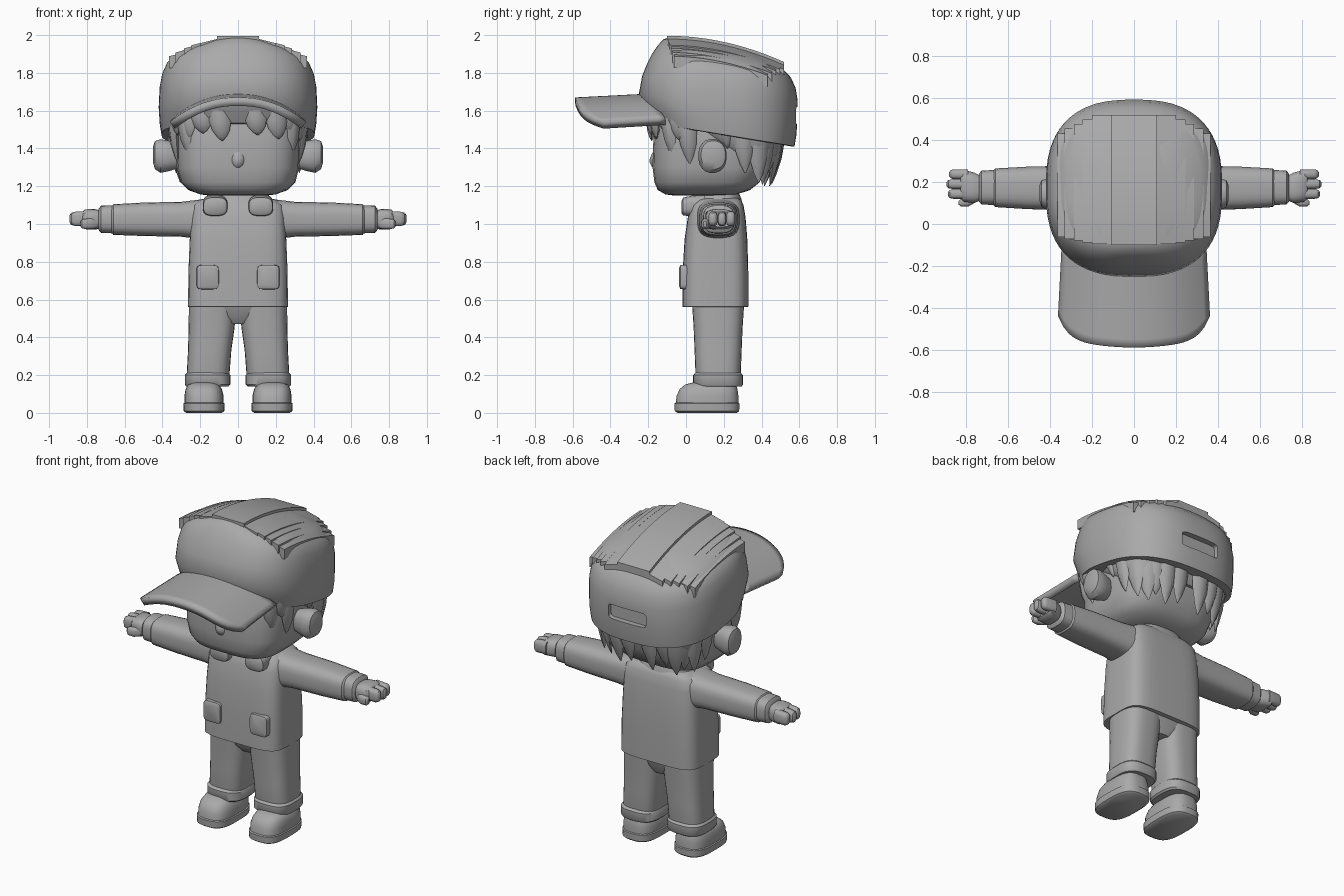
import bpy, bmesh, math
from mathutils import Vector

grey = bpy.data.materials.new("plain grey")
grey.diffuse_color = (0.4, 0.4, 0.4, 1)


def finish(name, bm, mirror=False, angle=40):
    bmesh.ops.recalc_face_normals(bm, faces=bm.faces[:])
    me = bpy.data.meshes.new(name)
    bm.to_mesh(me)
    bm.free()
    me.materials.append(grey)
    ob = bpy.data.objects.new(name, me)
    bpy.context.collection.objects.link(ob)
    if mirror:
        ob.modifiers.new("mirror", 'MIRROR')
    bpy.ops.object.select_all(action='DESELECT')
    ob.select_set(True)
    bpy.context.view_layer.objects.active = ob
    bpy.ops.object.shade_smooth_by_angle(angle=math.radians(angle))
    return ob


def squircle(a, e):
    c, s = math.cos(a), math.sin(a)
    return (math.copysign(abs(c) ** (2 / e), c), math.copysign(abs(s) ** (2 / e), s))


def skin(bm, rings):
    """Join rings of points into a closed tube."""
    vs = [[bm.verts.new(p) for p in r] for r in rings]
    n = len(vs[0])
    for lo, hi in zip(vs, vs[1:]):
        for i in range(n):
            j = (i + 1) % n
            bm.faces.new((lo[i], lo[j], hi[j], hi[i]))
    bm.faces.new(vs[0][::-1])
    bm.faces.new(vs[-1])


def loft(name, rings, axis='z', n=32, e=3, tilt=0, mirror=False, angle=40):
    """Rings are (position, a0, a1, b0, b1): rounded rectangles along an axis."""
    bm, out = bmesh.new(), []
    for t, a0, a1, b0, b1 in rings:
        r = []
        for k in range(n):
            u, v = squircle(math.tau * (k + .5) / n, e)
            a, b = (a0 + a1 + u * (a1 - a0)) / 2, (b0 + b1 + v * (b1 - b0)) / 2
            r.append({'z': (a, b, t - tilt * (b - .17)), 'x': (t, a, b), 'y': (a, t, b)}[axis])
        out.append(r)
    skin(bm, out)
    return finish(name, bm, mirror, angle)


# Shoes, trousers
loft("shoe_sole", [(0, .085, .275, -.045, .27), (.01, .072, .288, -.06, .282),
                   (.05, .07, .29, -.062, .284), (.056, .08, .28, -.052, .275)], mirror=True)
loft("shoe_upper", [(.05, .076, .284, -.055, .278), (.09, .076, .284, -.05, .278), (.125, .085, .278, -.035, .273),
                    (.15, .1, .265, -.005, .265), (.162, .125, .24, .04, .24)], mirror=True)
loft("trouser_leg", [(.14, .06, .27, .06, .28), (.2, .045, .272, .05, .29), (.33, .035, .265, .045, .295),
                     (.45, .018, .262, .04, .3), (.6, .004, .26, .03, .31)], mirror=True)
loft("trouser_cuff", [(.14, .05, .275, .045, .295), (.15, .04, .282, .037, .302),
                      (.2, .04, .282, .037, .302), (.213, .05, .27, .05, .29)], mirror=True)
loft("hips", [(.47, -.06, .06, .08, .27), (.51, -.15, .15, .05, .29), (.58, -.25, .25, .03, .31)])

# Jacket body, collar and pockets
loft("jacket", [(.56, -.25, .25, -.005, .315), (.562, -.265, .265, -.02, .33), (.75, -.263, .263, -.018, .33),
                (.92, -.256, .256, -.008, .325), (1.04, -.25, .25, .01, .315), (1.1, -.24, .24, .03, .305),
                (1.13, -.2, .2, .055, .29), (1.145, -.12, .12, .09, .26)], e=4.5)
loft("neck", [(1.1, -.1, .1, .08, .27), (1.2, -.1, .1, .08, .27)], e=2)
loft("collar_band", [(1.09, -.2, .2, .03, .3), (1.13, -.185, .185, .045, .295),
                     (1.165, -.15, .15, .07, .28), (1.16, -.12, .12, .09, .26)], e=2.6)
loft("collar_flap", [(-.025, .07, .165, 1.06, 1.12), (-.015, .058, .183, 1.045, 1.14),
                     (.03, .055, .187, 1.04, 1.15), (.1, .06, .185, 1.06, 1.155)], axis='y', n=20, mirror=True)
loft("pocket", [(-.036, .115, .205, .67, .77), (-.03, .102, .218, .655, .782),
                (.03, .1, .222, .652, .785)], axis='y', n=24, e=6, mirror=True)

# Arms
loft("sleeve", [(.2, .055, .285, .92, 1.13), (.3, .066, .278, .932, 1.118), (.5, .07, .274, .936, 1.114),
                (.66, .08, .265, .942, 1.105), (.675, .095, .25, .96, 1.09)], axis='x', n=24, mirror=True)
loft("sleeve_cuff", [(.65, .09, .258, .95, 1.1), (.725, .092, .255, .952, 1.098),
                     (.738, .105, .24, .968, 1.08)], axis='x', n=24, mirror=True)
loft("palm", [(.72, .115, .225, .975, 1.07), (.76, .1, .245, .97, 1.08),
              (.81, .105, .258, .972, 1.078), (.825, .12, .25, .985, 1.065)], axis='x', n=20, mirror=True)
for i, (y, tip) in enumerate([(.143, .885), (.19, .892), (.237, .88)]):
    loft(f"finger_{i + 1}", [(.79, y - .024, y + .024, .99, 1.07), (.86, y - .024, y + .024, .988, 1.066),
                             (tip - .008, y - .02, y + .02, .995, 1.06), (tip, y - .01, y + .01, 1.01, 1.045)],
         axis='x', n=12, mirror=True)
loft("thumb", [(.75, .105, .15, .975, 1.03), (.79, .082, .128, .972, 1.03),
               (.825, .082, .12, .975, 1.025), (.835, .092, .11, .985, 1.015)], axis='x', n=12, mirror=True)

# Head, nose and ears
loft("head", [(1.15, -.15, .15, -.06, .2), (1.157, -.2, .2, -.11, .27), (1.18, -.265, .265, -.15, .34),
              (1.22, -.305, .305, -.168, .39), (1.3, -.325, .325, -.178, .43), (1.42, -.33, .33, -.175, .46),
              (1.52, -.33, .33, -.165, .47), (1.62, -.3, .3, -.14, .45)], e=3.4)
loft("nose", [(-.192, -.008, .008, 1.325, 1.345), (-.18, -.03, .03, 1.3, 1.375), (-.15, -.05, .05, 1.28, 1.42)],
     axis='y', n=12, e=2)
loft("ear", [(.3, .09, .18, 1.3, 1.42), (.36, .075, .2, 1.28, 1.44), (.41, .065, .215, 1.27, 1.45),
             (.44, .08, .21, 1.29, 1.44), (.45, .11, .185, 1.325, 1.41)], axis='x', n=20, e=2.3, mirror=True)

# Hair: a cap of hair under the hat and a ring of pointed locks
loft("hair_base", [(1.37, -.325, .325, .2, .465), (1.42, -.35, .35, .12, .495),
                   (1.5, -.365, .365, .0, .515), (1.6, -.37, .37, -.1, .52)], e=3)


def lock(bm, a, tip, width, inward, top=1.6):
    u, v = squircle(a, 2.8)
    base = Vector((u * .355, .16 + v * .345, top))
    out = Vector((u ** 3 / .355, v ** 3 / .345, 0)).normalized()
    side = Vector((-out.y, out.x, 0))
    rings = []
    for f, s in ((0, 1), (.35, 1.05), (.65, .85), (.87, .45), (1, .06)):
        c = base + Vector((0, 0, (tip - top) * f)) - out * inward * f * f + side * .018 * f
        rings.append([c + side * width * s * p + out * .035 * s * q
                      for p, q in ((1, 0), (.5, .8), (-.5, .8), (-1, 0), (0, -.8))])
    skin(bm, rings)


bm = bmesh.new()
for i, x in enumerate((-62, -44, -27, -10, 8, 26, 43, 61)):
    lock(bm, math.radians(270 + x), (1.47, 1.45, 1.48, 1.44)[i % 4], .055, .0)
finish("fringe", bm, angle=60)
bm = bmesh.new()
for sgn in (1, -1):
    for deg, tip, w in ((-42, 1.36, .045), (-20, 1.32, .05), (3, 1.4, .04), (16, 1.27, .055), (31, 1.22, .06)):
        a = math.radians(deg if sgn > 0 else 180 - deg)
        lock(bm, a, tip, w, .02)
for i, deg in enumerate(range(44, 140, 13)):
    lock(bm, math.radians(deg), (1.21, 1.25, 1.2, 1.23)[i % 4], .062, .05)
finish("side_and_back_hair", bm, angle=60)

# Hat crown with a slot cut in the back
crown = loft("hat_crown", [(1.475, -.385, .385, -.16, .555), (1.478, -.405, .405, -.18, .575),
                           (1.54, -.415, .415, -.215, .585), (1.62, -.42, .42, -.25, .59),
                           (1.72, -.415, .415, -.232, .592), (1.79, -.402, .402, -.205, .58),
                           (1.84, -.38, .38, -.182, .555), (1.89, -.32, .32, -.152, .5),
                           (1.93, -.2, .2, -.12, .4), (1.95, -.1, .1, -.08, .3)], n=64, e=2.6, tilt=.165)
cutter = loft("slot_cutter", [(.555, -.13, .13, 1.53, 1.62), (.7, -.13, .13, 1.53, 1.62)], axis='y', n=20, e=8)
cut = crown.modifiers.new("slot", 'BOOLEAN')
cut.object, cut.solver = cutter, 'EXACT'
bpy.context.view_layer.objects.active = crown
bpy.ops.object.modifier_apply(modifier="slot")
bpy.data.objects.remove(cutter)
bpy.context.view_layer.objects.active = crown
crown.select_set(True)
bpy.ops.object.shade_smooth_by_angle(angle=math.radians(40))


# Stepped strips running front to back over the crown
def strip(bm, x0, x1, ya, yb):
    rings = []
    xm = (abs(x0) + abs(x1)) / 2 if x0 > 0 else x1 * .6
    for i in range(13):
        y = ya + (yb - ya) * i / 12
        z = 2.0 - .13 * ((y + .1) / .6) ** 2 - .85 * xm * xm
        rings.append([(x0, y, z), (x1, y, z - .25 * (x1 - x0) * (x0 > 0)), (x1, y, z - .07), (x0, y, z - .07)])
    skin(bm, rings)


bm = bmesh.new()
strip(bm, -.11, .11, -.1, .52)
finish("top_strip", bm)
bm = bmesh.new()
edges = (.11, .2, .245, .285, .33, .365)
for i, (x0, x1) in enumerate(zip(edges, edges[1:])):
    strip(bm, x0, x1, -.095 + .008 * i, .52 - .022 * i)
finish("side_strips", bm, mirror=True)

# Brim: arched sheet with thickness
bm, nu, nv = bmesh.new(), 28, 10
grid = []
for i in range(nu + 1):
    u = -1 + 2 * i / nu
    col = []
    for j in range(nv + 1):
        v = j / nv
        y = (-.2 + .09 * u * u) * (1 - v) + (-.588 + .05 * u * u + .1 * abs(u) ** 8) * v
        z = 1.69 - .02 * v - .13 * abs(u) ** 2.2
        col.append(bm.verts.new((u * (.345 + .017 * v), y, z)))
    grid.append(col)
for a, b in zip(grid, grid[1:]):
    for j in range(nv):
        bm.faces.new((a[j], b[j], b[j + 1], a[j + 1]))
brim = finish("hat_brim", bm)
if brim.data.polygons[0].normal.z < 0:
    brim.data.flip_normals()
thick = brim.modifiers.new("thickness", 'SOLIDIFY')
thick.thickness, thick.offset = .045, -1
